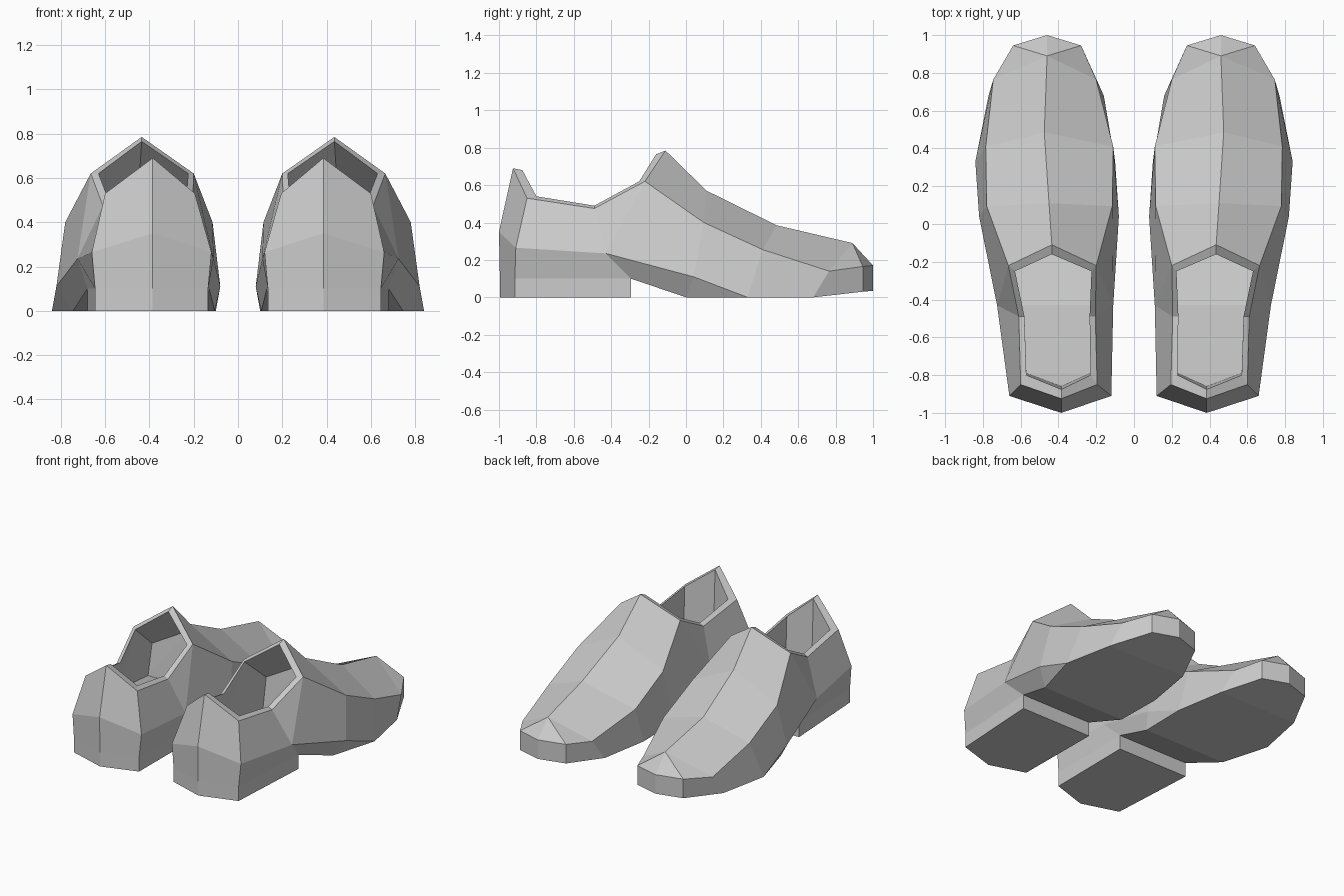
import bpy, bmesh

if "Cube" in bpy.data.objects:
    bpy.data.objects.remove(bpy.data.objects["Cube"])

# Every point is (inner x, outer x, y, z) of the right shoe; equal x = centre line.
# Welt line, from heel back to toe tip
B = [(.385, .385, -.995, .10), (.135, .645, -.915, .10), (.13, .68, -.295, .10),
     (.105, .745, 0, 0), (.10, .84, .33, 0), (.16, .77, .68, 0),
     (.28, .64, .945, .03), (.46, .46, 1, .035)]
# Middle crease, heel back to ball of the foot
M = [(.385, .385, -1, .35), (.12, .66, -.91, .265), (.11, .725, -.43, .235),
     (.08, .82, .04, .11)]
# Upper crease / rim of the opening
U = [(.385, .385, -.925, .69), (.195, .60, -.85, .53), (.205, .61, -.49, .475),
     (.20, .665, -.22, .62), (.115, .78, .095, .40), (.11, .785, .41, .255),
     (.20, .745, .765, .14), (.28, .64, .945, .165)]
# Ridge from tongue to toe
R = [(.435, .435, -.11, .785), (.45, .45, .11, .57), (.475, .475, .485, .385),
     (.46, .46, .89, .29), (.46, .46, 1, .17)]
# Inner rim, lining and insole
I = [(.385, .385, -.875, .68), (.23, .57, -.80, .54), (.235, .58, -.49, .49),
     (.225, .63, -.25, .62), (.165, .73, .08, .37)]
IR = [(.435, .435, -.16, .765), (.45, .45, .09, .53)]
F = [(.385, .385, -.86, .28), (.23, .57, -.79, .28), (.20, .64, -.43, .26),
     (.16, .74, .05, .15)]


class Builder:
    """Collects faces between named rows of points on both sides of the shoe."""

    def __init__(self):
        self.bm = bmesh.new()
        self.cache = {}

    def vert(self, p, side):
        co = (p[side], p[2], p[3])
        if co not in self.cache:
            self.cache[co] = self.bm.verts.new(co)
        return self.cache[co]

    def face(self, verts):
        verts = list(dict.fromkeys(verts))
        if len(verts) > 2:
            self.bm.faces.new(verts)

    def strip(self, low, high):
        for s in (0, 1):
            a = [self.vert(p, s) for p in low]
            b = [self.vert(p, s) for p in high]
            for k in range(len(a) - 1):
                self.face([a[k], a[k + 1], b[k + 1], b[k]])

    def across(self, row):
        a = [self.vert(p, 0) for p in row]
        b = [self.vert(p, 1) for p in row]
        for k in range(len(a) - 1):
            self.face([a[k], a[k + 1], b[k + 1], b[k]])

    def finish(self, name):
        bmesh.ops.recalc_face_normals(self.bm, faces=self.bm.faces)
        me = bpy.data.meshes.new(name)
        self.bm.to_mesh(me)
        self.bm.free()
        ob = bpy.data.objects.new(name, me)
        bpy.context.collection.objects.link(ob)
        ob.modifiers.new("other_foot", 'MIRROR').use_clip = False
        return ob


# Shoe body: sides, vamp, rim, lining and sole
shoe = Builder()
low = B[:3] + B[2:]
mid = M[:3] + M[2:] + B[4:]
top = U + R[-1:]
shoe.strip(low, mid)
shoe.strip(mid, top)
shoe.strip(U[3:] + R[-1:], R[:4] + R[3:])
shoe.strip(U[:4] + R[:1], I[:4] + IR[:1])
shoe.strip(F[:3] + F[2:], I)
shoe.strip(I[3:], IR)
shoe.strip([F[3], I[4]], [IR[1], IR[1]])
shoe.across(F)
shoe.face([shoe.vert(F[3], 0), shoe.vert(F[3], 1), shoe.vert(IR[1], 0)])
shoe.across(B)
shoe.finish("shoe_body")

# Heel block
heel = Builder()
top_row = B[:3]
foot_row = [(a, b, y, 0) for a, b, y, z in top_row]
heel.strip(foot_row, top_row)
heel.across(foot_row)
heel.across(top_row)
heel.across([foot_row[2], top_row[2]])
heel.finish("heel_block")
